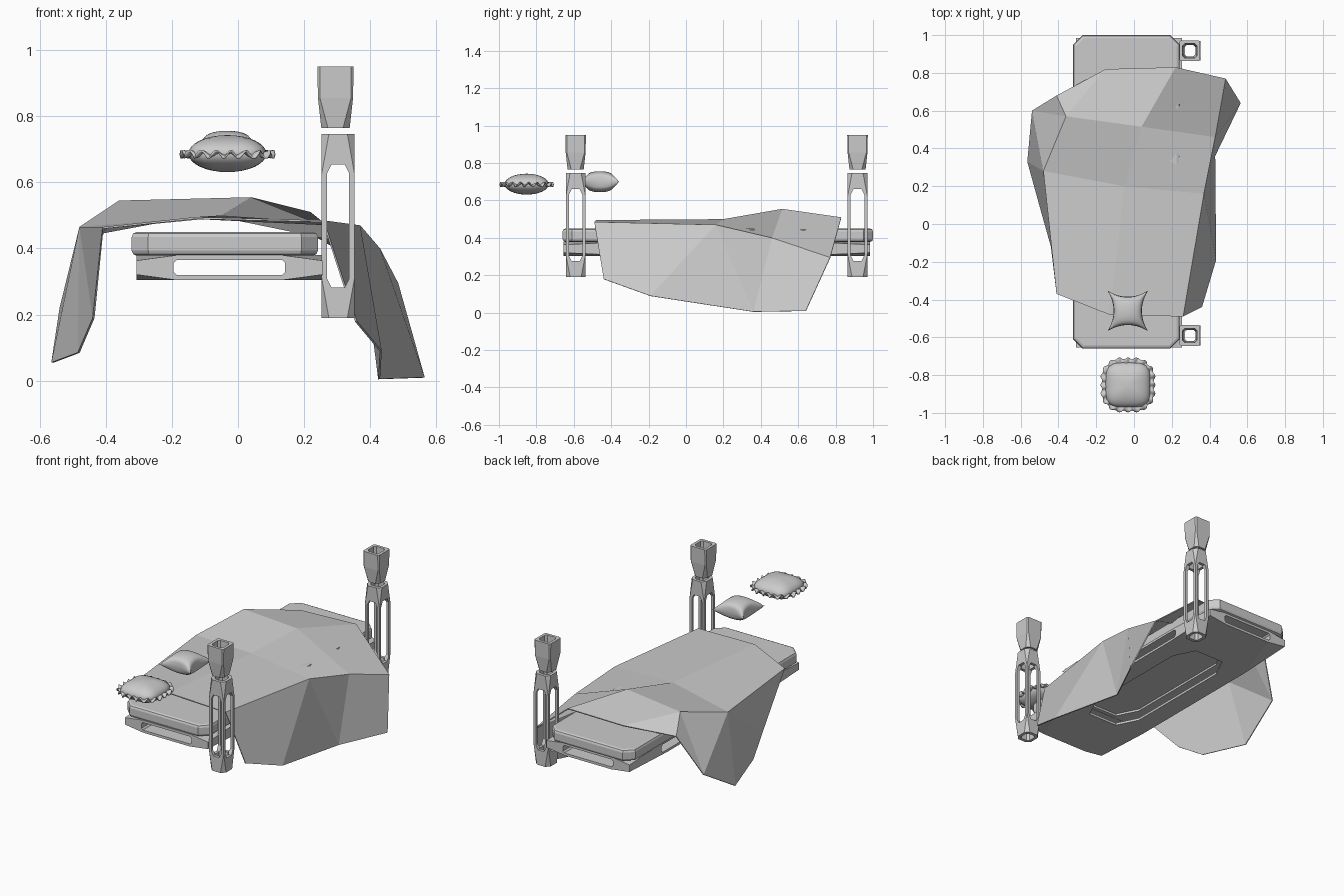
import bpy, bmesh, math
from mathutils import Vector, Matrix

if "Cube" in bpy.data.objects:
    bpy.data.objects.remove(bpy.data.objects["Cube"])


def make(name, bm, smooth=False):
    bmesh.ops.recalc_face_normals(bm, faces=bm.faces)
    me = bpy.data.meshes.new(name)
    bm.to_mesh(me)
    bm.free()
    for p in me.polygons:
        p.use_smooth = smooth
    ob = bpy.data.objects.new(name, me)
    bpy.context.collection.objects.link(ob)
    return ob


def oct_ring(hx, hy, cx, cy):
    return [(hx, -hy + cy), (hx, hy - cy), (hx - cx, hy), (-hx + cx, hy),
            (-hx, hy - cy), (-hx, -hy + cy), (-hx + cx, -hy), (hx - cx, -hy)]


def octagon_prism(name, center, axis, half, reach):
    """Chamfered rectangular prism running along one axis, used as a cutter."""
    a, b = [i for i in range(3) if i != axis]
    c = 0.4 * min(half)
    bm = bmesh.new()
    rings = []
    for side in (-1, 1):
        ring = []
        for p, q in oct_ring(half[0], half[1], c, min(c * 2, half[1] * .5) if half[1] > 2 * half[0] else c):
            co = Vector(center)
            co[a] += p
            co[b] += q
            co[axis] += side * reach
            ring.append(bm.verts.new(co))
        rings.append(ring)
    bm.faces.new(rings[0])
    bm.faces.new(rings[1])
    for i in range(8):
        j = (i + 1) % 8
        bm.faces.new((rings[0][i], rings[0][j], rings[1][j], rings[1][i]))
    ob = make(name, bm)
    ob.hide_render = True
    return ob


def windowed_box(name, center, size, frac):
    """Box with cut-off corners and an octagonal window through each axis."""
    bm = bmesh.new()
    bmesh.ops.create_cube(bm, size=1)
    bmesh.ops.bevel(bm, geom=bm.verts[:], offset=0.22, segments=1, affect='VERTICES')
    bmesh.ops.transform(bm, verts=bm.verts, matrix=Matrix.Translation(center) @ Matrix.Diagonal((*size, 1)))
    ob = make(name, bm)
    bpy.context.view_layer.objects.active = ob
    for axis in range(3):
        a, b = [i for i in range(3) if i != axis]
        f = frac - 0.02 * axis
        cut = octagon_prism(name + "_cutter", center, axis,
                            (size[a] * f / 2, size[b] * f / 2), size[axis])
        m = ob.modifiers.new("window", 'BOOLEAN')
        m.operation, m.solver, m.object = 'DIFFERENCE', 'EXACT', cut
        bpy.ops.object.modifier_apply(modifier=m.name)
        bpy.data.objects.remove(cut)
    return ob


def post_cap(name, x, y):
    """Hollow cap: outer rings going down, inner rings coming back up."""
    bm = bmesh.new()
    rings = []
    for z, h, c in ((.95, .055, .008), (.855, .053, .006), (.765, .043, .02),
                    (.765, .030, .010), (.855, .034, .012), (.95, .038, .012)):
        rings.append([bm.verts.new((x + p, y + q, z)) for p, q in oct_ring(h, h, c, c)])
    for k, r in enumerate(rings):
        s = rings[(k + 1) % len(rings)]
        for i in range(8):
            j = (i + 1) % 8
            bm.faces.new((r[i], r[j], s[j], s[i]))
    return make(name, bm)


# Mattress with clipped corners and softened rims
bm = bmesh.new()
bmesh.ops.create_cube(bm, size=1)
bmesh.ops.transform(bm, verts=bm.verts, matrix=Matrix.Translation((-.04, .17, .414)) @ Matrix.Diagonal((.564, 1.66, .072, 1)))
bmesh.ops.bevel(bm, geom=[e for e in bm.edges if abs(e.verts[0].co.z - e.verts[1].co.z) > .01],
                offset=.05, segments=1, affect='EDGES')
bmesh.ops.bevel(bm, geom=[e for e in bm.edges if abs(e.verts[0].co.z - e.verts[1].co.z) < .01],
                offset=.016, segments=2, profile=.5, affect='EDGES')
make("mattress", bm)

# Bed frame, posts and caps
windowed_box("bed_frame", Vector((-.026, .165, .342)), (.562, 1.64, .076), .62)
for label, y in (("front", -.59), ("back", .917)):
    windowed_box(label + "_post", Vector((.303, y, .468)), (.1, .105, .556), .69)
    post_cap(label + "_post_cap", .295, y)

# Draped blanket
V = [(-.41, -.37, .465), (-.13, -.48, .495), (.26, -.49, .485), (.36, -.44, .18),
     (-.44, -.12, .19), (-.48, .28, .465), (-.05, .2, .5), (.37, .16, .47), (.435, -.19, .09),
     (-.485, .04, .085), (-.36, .57, .545), (.04, .515, .555), (.43, .46, .40), (.43, .36, .005),
     (-.565, .33, .055), (-.54, .6, .22), (-.41, .68, .45), (-.15, .82, .5), (.22, .83, .51),
     (.485, .77, .295), (.565, .64, .01)]
F = [(0, 1, 6, 5), (1, 2, 7, 6), (5, 6, 11, 10), (6, 7, 12, 11), (11, 12, 19, 18),
     (10, 11, 18, 17), (10, 17, 16), (10, 16, 15), (2, 3, 8, 7), (7, 8, 13), (7, 13, 12),
     (12, 13, 20, 19), (0, 5, 4), (5, 9, 4), (5, 14, 9), (5, 15, 14), (5, 10, 15)]
bm = bmesh.new()
vs = [bm.verts.new(v) for v in V]
for f in F:
    bm.faces.new([vs[i] for i in f])
bmesh.ops.recalc_face_normals(bm, faces=bm.faces)
flip = sum(f.normal.z for f in bm.faces) < 0
blanket = make("blanket", bm)
m = blanket.modifiers.new("thickness", 'SOLIDIFY')
m.thickness, m.offset = .006, (1 if flip else -1)

# Plain pillow with pinched sides
bm = bmesh.new()
bmesh.ops.create_grid(bm, x_segments=20, y_segments=20, size=1)
top = bm.verts[:]
bmesh.ops.duplicate(bm, geom=bm.verts[:] + bm.edges[:] + bm.faces[:])
top = set(top)
for v in bm.verts:
    u, w = v.co.x, v.co.y
    h = .056 * max(0, (1 - u * u) * (1 - w * w)) ** .45
    v.co = (-.033 + .107 * u * (1 - .3 * u * u * (1 - w * w)),
            -.46 + .107 * w * (1 - .3 * w * w * (1 - u * u)),
            .70 + (h if v in top else -h))
bmesh.ops.remove_doubles(bm, verts=bm.verts, dist=.0004)
make("plain_pillow", bm, True)


def squircle(t):
    return 1 / (abs(math.cos(t)) ** 4 + abs(math.sin(t)) ** 4) ** .25


# Frilled pillow body
bm = bmesh.new()
bmesh.ops.create_uvsphere(bm, u_segments=32, v_segments=16, radius=1)
for v in bm.verts:
    k = .118 * squircle(math.atan2(v.co.y, v.co.x))
    v.co = (-.032 + v.co.x * k, -.852 + v.co.y * k, .687 + v.co.z * .056)
make("frilled_pillow", bm, True)

# Wavy frill around the pillow
bm = bmesh.new()
N = 120
rings = []
for k in range(4):
    t = k / 3
    ring = []
    for i in range(N):
        a = 2 * math.pi * i / N
        r = (.103 + .037 * t + .005 * t * math.cos(20 * a)) * min(squircle(a), 1.1)
        ring.append(bm.verts.new((-.032 + r * math.cos(a), -.852 + r * math.sin(a),
                                  .685 + .012 * t * math.sin(20 * a))))
    rings.append(ring)
for r, s in zip(rings, rings[1:]):
    for i in range(N):
        j = (i + 1) % N
        bm.faces.new((r[i], r[j], s[j], s[i]))
frill = make("pillow_frill", bm, True)
m = frill.modifiers.new("thickness", 'SOLIDIFY')
m.thickness, m.offset = .005, 0
